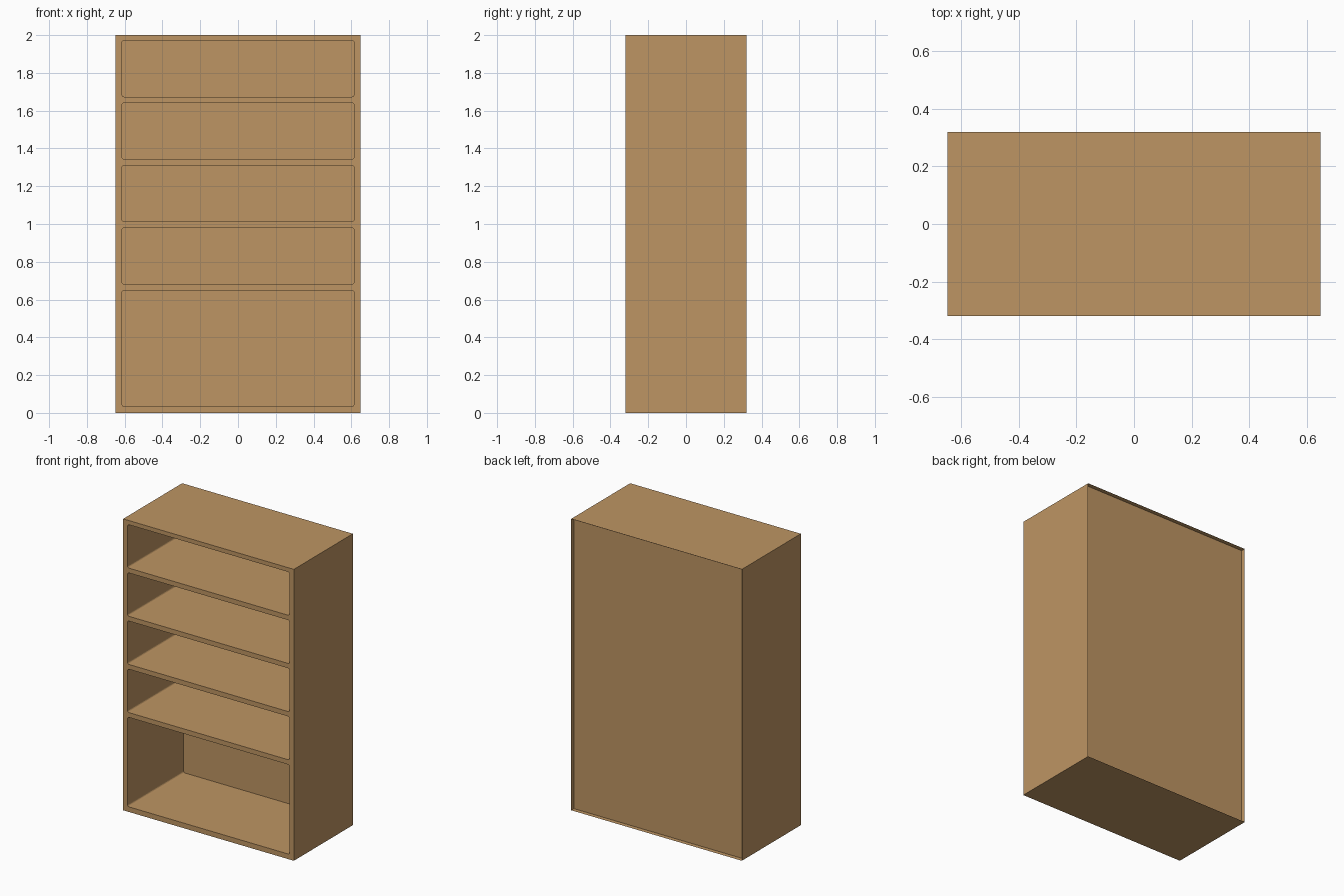
import bpy, bmesh, math
from mathutils import Vector

cube = bpy.data.objects.get("Cube")
if cube:
    bpy.data.objects.remove(cube, do_unlink=True)

HALF_W, HALF_D, HEIGHT = 0.648, 0.32, 2.0
BOARD, PITCH, RADIUS = 0.033, 0.3305, 0.012
BACK_Y = 0.29          # the back panel sits inside the rear rim

wood = bpy.data.materials.new("warm wood")
wood.use_nodes = True
color = (0.515, 0.301, 0.125, 1)
wood.diffuse_color = color
wood.node_tree.nodes["Principled BSDF"].inputs["Base Color"].default_value = color


def finish(name, bm):
    bmesh.ops.recalc_face_normals(bm, faces=bm.faces)
    mesh = bpy.data.meshes.new(name)
    bm.to_mesh(mesh)
    bm.free()
    mesh.materials.append(wood)
    obj = bpy.data.objects.new(name, mesh)
    bpy.context.collection.objects.link(obj)
    return obj


def rounded_outline(half_w, z0, z1, radius, steps):
    """Corner points of an upright rectangle, counter-clockwise."""
    points = []
    for i, (sx, top) in enumerate([(1, True), (-1, True), (-1, False), (1, False)]):
        cx = sx * (half_w - radius)
        cz = z1 - radius if top else z0 + radius
        for s in range(steps + 1):
            a = math.pi / 2 * (i + s / max(steps, 1))
            points.append((cx + radius * math.cos(a), cz + radius * math.sin(a)))
    return points


def add_loop(bm, points):
    verts = [bm.verts.new((x, -HALF_D, z)) for x, z in points]
    return [bm.edges.new((v, verts[i - 1])) for i, v in enumerate(verts)]


def pull_back(bm, edges, y):
    geom = bmesh.ops.extrude_edge_only(bm, edges=edges)["geom"]
    for v in geom:
        if isinstance(v, bmesh.types.BMVert):
            v.co.y = y


# Carcass: front frame, outer walls and the lining of every compartment
bm = bmesh.new()
outer = add_loop(bm, rounded_outline(HALF_W, 0, HEIGHT, 0, 0))
openings = []
top = HEIGHT - BOARD + 0.004
for i in range(5):
    bottom = top - PITCH + BOARD if i < 4 else BOARD + 0.002
    openings.append(add_loop(bm, rounded_outline(HALF_W - BOARD, bottom, top, RADIUS, 4)))
    top -= PITCH
frame_edges = outer + [e for loop in openings for e in loop]
bmesh.ops.triangle_fill(bm, edges=frame_edges, use_beauty=True, normal=Vector((0, -1, 0)))
pull_back(bm, outer, HALF_D)
for loop in openings:
    pull_back(bm, loop, BACK_Y - 0.002)
finish("bookcase_carcass", bm)

# Recessed back panel
bm = bmesh.new()
bmesh.ops.create_cube(bm, size=1)
bmesh.ops.scale(bm, verts=bm.verts, vec=(2 * HALF_W, 0.002, HEIGHT))
bmesh.ops.translate(bm, verts=bm.verts, vec=(0, BACK_Y - 0.001, HEIGHT / 2))
finish("back_panel", bm)
